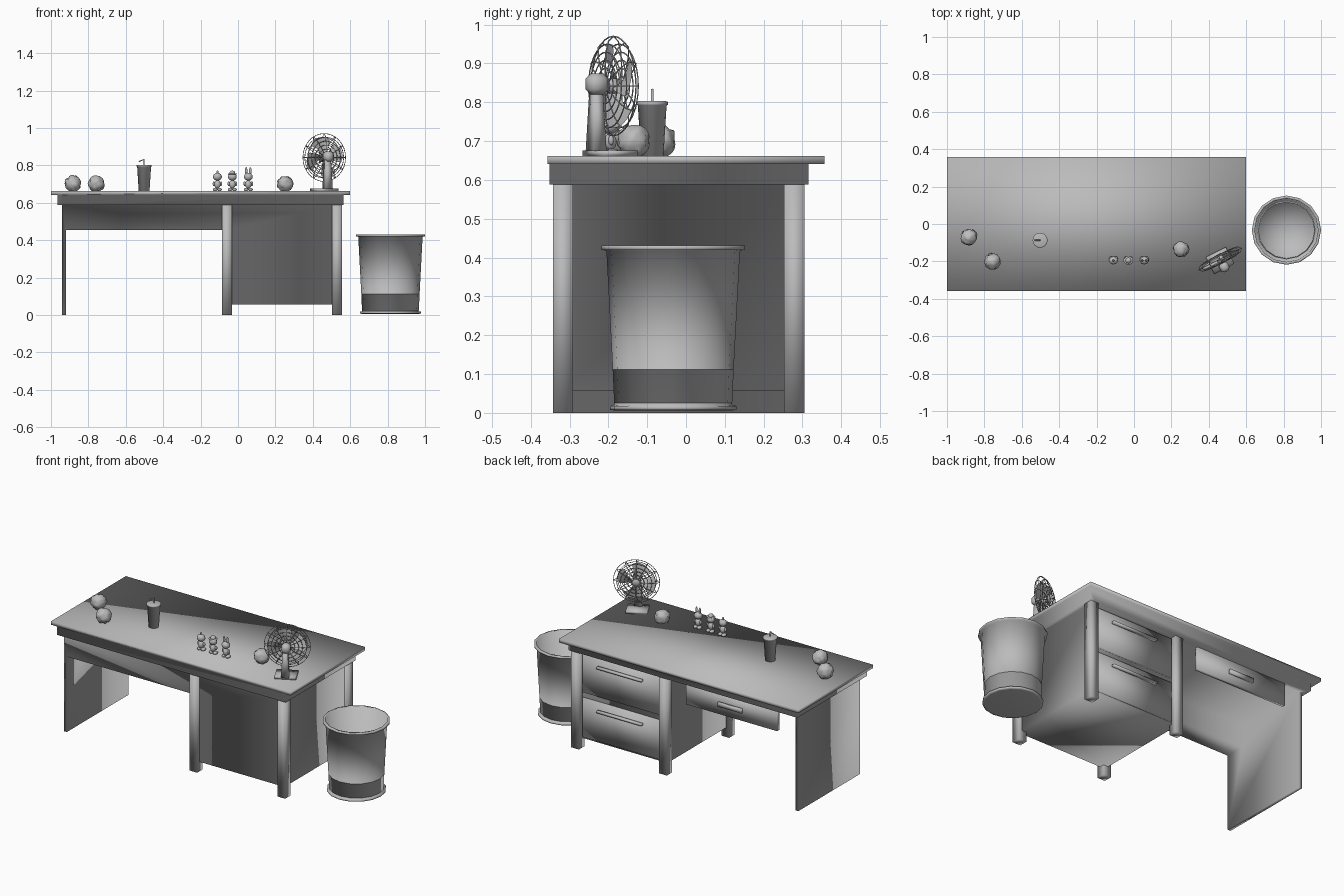
import bpy, bmesh, math, random
from mathutils import Matrix, Vector

cube = bpy.data.objects.get("Cube")
if cube:
    bpy.data.objects.remove(cube)
random.seed(4)

grey = bpy.data.materials.new("plain grey")
grey.use_nodes = True
grey.diffuse_color = (0.5, 0.5, 0.5, 1)
grey.node_tree.nodes["Principled BSDF"].inputs["Base Color"].default_value = (0.5, 0.5, 0.5, 1)


def finish(name, mesh, at=None):
    mesh.materials.clear()
    mesh.materials.append(grey)
    mesh.shade_smooth()
    ob = bpy.data.objects.new(name, mesh)
    bpy.context.collection.objects.link(ob)
    if at:
        ob.matrix_world = at
    return ob


def from_bm(name, bm, at=None):
    bmesh.ops.recalc_face_normals(bm, faces=bm.faces)
    mesh = bpy.data.meshes.new(name)
    bm.to_mesh(mesh)
    bm.free()
    return finish(name, mesh, at)


def box(name, x, y, z, bevel=0, at=None, taper=1):
    """Softly shaded box from (min, max) ranges; taper scales its top."""
    bm = bmesh.new()
    mid = Vector([(r[0] + r[1]) / 2 for r in (x, y, z)])
    bmesh.ops.create_cube(bm, size=1)
    for v in bm.verts:
        k = taper if v.co.z > 0 else 1
        v.co = mid + Vector((v.co.x * k * (x[1] - x[0]), v.co.y * k * (y[1] - y[0]),
                             v.co.z * (z[1] - z[0])))
    if bevel:
        bmesh.ops.bevel(bm, geom=bm.edges[:], offset=bevel, segments=1, affect="EDGES")
    return from_bm(name, bm, at)


def fused(name, boxes):
    """One welded solid from overlapping or touching boxes."""
    cuts = [sorted({c for b in boxes for c in b[axis]}) for axis in range(3)]

    def solid(cell):
        if any(i < 0 or i >= len(c) - 1 for i, c in zip(cell, cuts)):
            return False
        mid = [(c[i] + c[i + 1]) / 2 for i, c in zip(cell, cuts)]
        return any(all(r[0] < m < r[1] for r, m in zip(b, mid)) for b in boxes)

    bm = bmesh.new()
    corners = {}

    def corner(key):
        if key not in corners:
            corners[key] = bm.verts.new([c[i] for i, c in zip(key, cuts)])
        return corners[key]

    nx, ny, nz = (len(c) - 1 for c in cuts)
    for cell in ((i, j, k) for i in range(nx) for j in range(ny) for k in range(nz)):
        if not solid(cell):
            continue
        for axis in range(3):
            for side in (0, 1):
                beside = list(cell)
                beside[axis] += 2 * side - 1
                if solid(beside):
                    continue
                loop = []
                for u, v in ((0, 0), (1, 0), (1, 1), (0, 1)):
                    key = list(cell)
                    key[axis] += side
                    key[(axis + 1) % 3] += u
                    key[(axis + 2) % 3] += v
                    loop.append(corner(tuple(key)))
                bm.faces.new(loop)
    bmesh.ops.recalc_face_normals(bm, faces=bm.faces)
    bmesh.ops.dissolve_limit(bm, angle_limit=0.01, verts=bm.verts, edges=bm.edges)
    return from_bm(name, bm)


def lathe(name, profile, at, sides=16):
    """Spin an (r, z) profile around the local z axis."""
    bm = bmesh.new()
    pts = [bm.verts.new((r, 0, z)) for r, z in profile]
    edges = [bm.edges.new(p) for p in zip(pts, pts[1:])]
    bmesh.ops.spin(bm, geom=pts + edges, cent=(0, 0, 0), axis=(0, 0, 1),
                   angle=math.tau, steps=sides)
    bmesh.ops.remove_doubles(bm, verts=bm.verts, dist=0.0002)
    return from_bm(name, bm, at)


def ball(bm, centre, size):
    m = Matrix.Translation(centre) @ Matrix.Diagonal((*size, 1))
    bmesh.ops.create_uvsphere(bm, u_segments=10, v_segments=7, radius=1, matrix=m)


def wires(name, paths, radius, at=None):
    """Thin tubes along (points, closed) paths."""
    cu = bpy.data.curves.new(name, "CURVE")
    cu.dimensions = "3D"
    cu.bevel_depth = radius
    cu.bevel_resolution = 1
    cu.use_fill_caps = True
    for pts, closed in paths:
        sp = cu.splines.new("POLY")
        sp.points.add(len(pts) - 1)
        for p, co in zip(sp.points, pts):
            p.co = (*co, 1)
        sp.use_cyclic_u = closed
    tmp = bpy.data.objects.new(name, cu)
    bpy.context.collection.objects.link(tmp)
    bpy.context.view_layer.update()
    mesh = bpy.data.meshes.new_from_object(tmp.evaluated_get(bpy.context.evaluated_depsgraph_get()))
    bpy.data.objects.remove(tmp)
    return finish(name, mesh, at)


# Desk: top, apron, end panel, modesty panel and cabinet in one welded body
TOP, APRON = 0.662, 0.588
fused("desk_body", [
    ((-1, 0.6), (-0.357, 0.357), (0.641, TOP)),
    ((-0.965, 0.565), (-0.352, 0.315), (APRON, 0.641)),
    ((-0.94, -0.92), (-0.32, 0.27), (0, APRON)),
    ((-0.92, -0.065), (-0.32, -0.2), (0.455, APRON)),
    ((-0.065, 0.535), (-0.32, 0.27), (0.057, APRON))])

# Wide drawer over the knee space
box("wide_drawer", (-0.81, -0.2), (0.265, 0.287), (0.455, 0.589))
box("wide_drawer_handle", (-0.58, -0.42), (0.285, 0.3), (0.505, 0.53))

# Cabinet posts and two drawers
for x in (-0.085, 0.503):
    for y in (-0.343, 0.253):
        box("cabinet_leg", (x, x + 0.052), (y, y + 0.052), (0, 0.592))
for low, high, grip in ((0.07, 0.305, 0.255), (0.34, 0.575, 0.52)):
    box("cabinet_drawer", (-0.025, 0.495), (0.26, 0.282), (low, high))
    box("drawer_handle", (0.09, 0.39), (0.28, 0.3), (grip - 0.006, grip + 0.006))

# Waste bin with rolled rim and foot ring
lathe("waste_bin", [(0, 0.006), (0.15, 0.006), (0.163, 0.008), (0.163, 0.018),
                    (0.151, 0.02), (0.172, 0.418), (0.185, 0.42), (0.185, 0.431),
                    (0.17, 0.431), (0.152, 0.025), (0, 0.025)],
      Matrix.Translation((0.815, -0.033, 0)))

# Paper cup with lid and bent straw
cup = Matrix.Translation((-0.502, -0.087, TOP))
lathe("cup", [(0, 0), (0.029, 0), (0.037, 0.13), (0.04, 0.131), (0.04, 0.139),
              (0.035, 0.141), (0, 0.141)], cup)
wires("straw", [([(0, 0, 0.13), (0, 0, 0.17), (-0.028, 0, 0.158)], False)], 0.0035, cup)

# Crumpled paper balls
for x, y, r in ((-0.882, -0.07, 0.046), (-0.757, -0.2, 0.045), (0.252, -0.135, 0.044)):
    bm = bmesh.new()
    bmesh.ops.create_icosphere(bm, subdivisions=3, radius=r)
    for v in bm.verts:
        v.co *= random.uniform(0.84, 1.05)
    from_bm("paper_ball", bm, Matrix.Translation((x, y, TOP + r * 0.88)))

# Three little figurines, each with its own headgear
for kind, x in zip(("stem", "hat", "ears"), (-0.11, -0.03, 0.055)):
    bm = bmesh.new()
    ball(bm, (0, 0, 0.036), (0.018, 0.016, 0.022))
    ball(bm, (0, 0, 0.077), (0.025, 0.022, 0.021))
    for s in (-1, 1):
        ball(bm, (s * 0.012, 0.005, 0.009), (0.013, 0.018, 0.009))
        ball(bm, (s * 0.019, 0.002, 0.04), (0.007, 0.007, 0.013))
        if kind == "ears":
            ball(bm, (s * 0.011, 0, 0.108), (0.007, 0.005, 0.02))
    if kind == "stem":
        ball(bm, (0, 0, 0.102), (0.006, 0.006, 0.009))
    if kind == "hat":
        ball(bm, (0, 0, 0.092), (0.027, 0.024, 0.004))
        ball(bm, (0, 0, 0.098), (0.016, 0.016, 0.012))
    from_bm(kind + "_figurine", bm, Matrix.Translation((x, -0.195, TOP)))

# Fan stand, built facing local +y and turned
turn = Matrix.Rotation(math.radians(27), 4, "Z")
stand = Matrix.Translation((0.46, -0.195, TOP)) @ turn
box("fan_base", (-0.06, 0.06), (-0.05, 0.05), (0, 0.014), 0, stand)
box("fan_column", (-0.022, 0.022), (-0.06, -0.022), (0.012, 0.17), 0, stand, 0.65)
head = Matrix.Translation((0.461, -0.187, 0.842)) @ turn
box("fan_motor", (-0.025, 0.025), (-0.075, -0.02), (-0.022, 0.032), 0.014, head)
along = head @ Matrix.Rotation(math.radians(-90), 4, "X")
lathe("fan_hub", [(0, -0.025), (0.012, -0.025), (0.02, -0.01), (0.02, 0.01),
                  (0.01, 0.016), (0, 0.016)], along)
lathe("fan_badge", [(0, 0.021), (0.024, 0.021), (0.02, 0.027), (0, 0.028)], along)

# Fan blades
bm = bmesh.new()
for k in range(4):
    verts = bmesh.ops.create_grid(bm, x_segments=5, y_segments=5, size=0.5)["verts"]
    for v in verts:
        u, w = v.co.x + 0.5, v.co.y
        r = 0.015 + 0.095 * u * (1 - 0.5 * w * w)
        a = k * math.pi / 2 + w * (0.8 + 0.35 * u) + 0.3 * u
        v.co = (r * math.cos(a), w * 0.026, r * math.sin(a))
from_bm("fan_blades", bm, head)

# Wire cage: rings and radial spokes on a shallow dome, front and back
R = 0.128


def dome(r, side):
    return side * 0.024 * math.sqrt(max(0, 1 - (r / R) ** 4))


paths = []
for side in (-1, 1):
    for r in (0.024, 0.045, 0.066, 0.087, 0.108, R):
        ring = [(r * math.cos(a), dome(r, side), r * math.sin(a))
                for a in (math.tau * i / 32 for i in range(32))]
        paths.append((ring, True))
    for i in range(12):
        a = math.tau * i / 12
        paths.append(([(r * math.cos(a), dome(r, side), r * math.sin(a))
                       for r in (0.02, 0.06, 0.09, 0.115, R)], False))
wires("fan_cage", paths, 0.0018, head)
